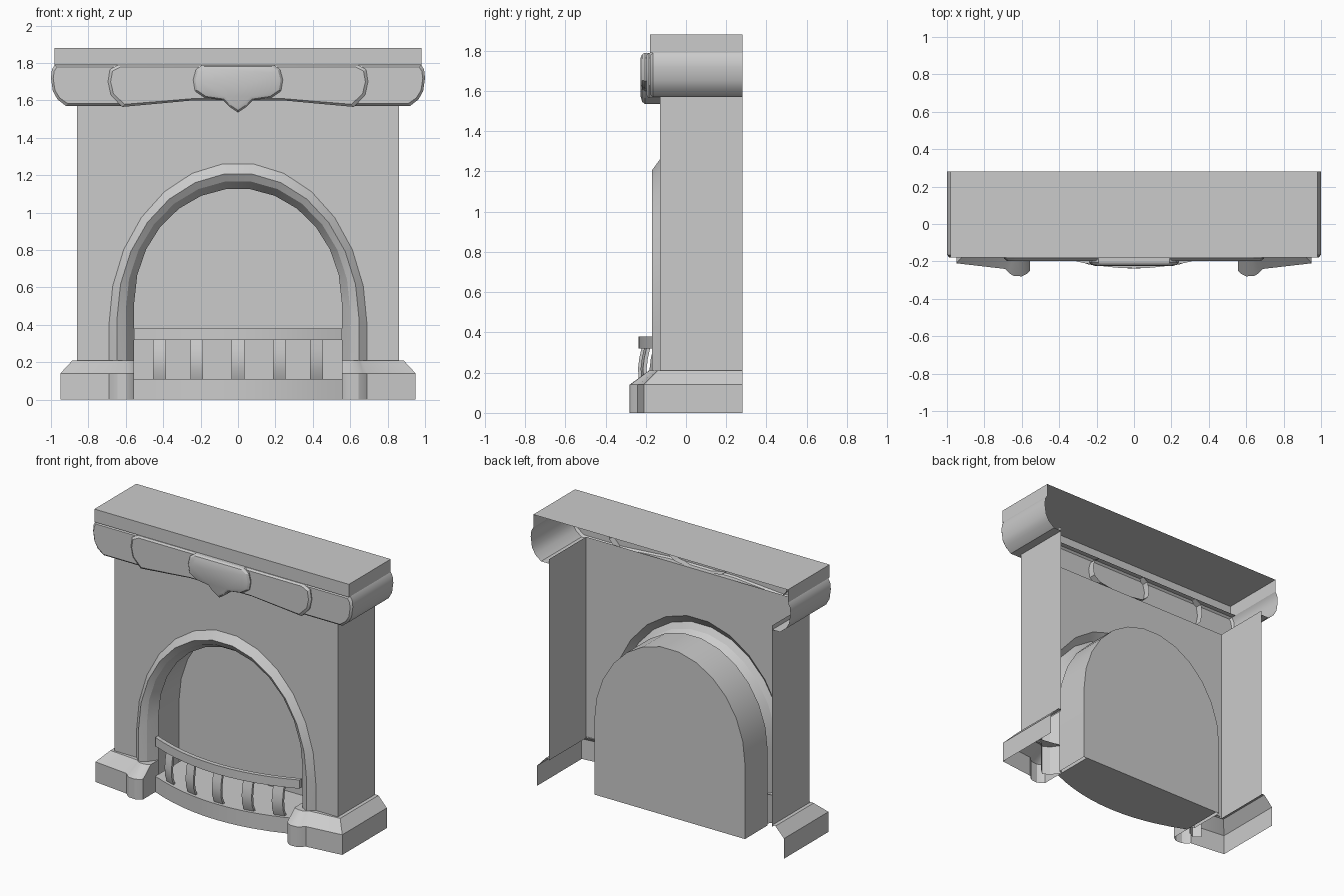
import bpy, bmesh
from math import sin, cos, pi, radians

if "Cube" in bpy.data.objects:
    bpy.data.objects.remove(bpy.data.objects["Cube"])


def make(name, verts, faces, mirror=False):
    me = bpy.data.meshes.new(name)
    me.from_pydata(verts, [], faces)
    bm = bmesh.new()
    bm.from_mesh(me)
    bmesh.ops.recalc_face_normals(bm, faces=bm.faces)
    bm.to_mesh(me)
    bm.free()
    ob = bpy.data.objects.new(name, me)
    bpy.context.collection.objects.link(ob)
    if mirror:
        ob.modifiers.new("mirror", 'MIRROR')
    bpy.ops.object.select_all(action='DESELECT')
    ob.select_set(True)
    bpy.context.view_layer.objects.active = ob
    bpy.ops.object.shade_smooth_by_angle(angle=radians(25))
    return ob


def loft(name, rings, closed=False, cap_first=False, cap_last=False, mirror=False):
    n = len(rings[0])
    verts = [p for r in rings for p in r]
    faces = [(k * n + i, k * n + (i + 1) % n, (k + 1) * n + (i + 1) % n, (k + 1) * n + i)
             for k in range(len(rings) - 1) for i in range(n if closed else n - 1)]
    if cap_first:
        faces.append(tuple(range(n)))
    if cap_last:
        faces.append(tuple(range((len(rings) - 1) * n, len(rings) * n)))
    return make(name, verts, faces, mirror)


def arch(w, spring, top, y, base=0.0, n=13):
    arc = [(w * cos(pi * i / n), y, spring + (top - spring) * sin(pi * i / n) / sin(pi * 6 / 13))
           for i in range(n + 1)]
    return [(w, y, base)] + arc + [(-w, y, base)]


def raised_panel(name, outline, steps, centre):
    # rings of the outline, shrunk towards the centre: steps = (y, inset distance)
    hw = max(abs(x) for x, z in outline)
    hh = max(abs(z - centre) for x, z in outline)
    rings = [[(x * (1 - d / hw), y, centre + (z - centre) * (1 - d / hh)) for x, z in outline]
             for y, d in steps]
    return loft(name, rings, closed=True, cap_last=True)


def both_sides(half):
    return half + [(-x, z) for x, z in reversed(half) if x > 0]


# Mantel shelf: open at the back and underneath
shelf = [(-.98, .28), (-.98, -.18), (.98, -.18), (.98, .28)]
loft("mantel_shelf", [[(x, y, z) for x, y in shelf] for z in (1.79, 1.88)], cap_last=True)

# Frieze front with scrolled ends running back along the sides
scroll = [(.98, 1.79), (.995, 1.765), (1.0, 1.72), (.99, 1.65), (.965, 1.605), (.92, 1.57), (.86, 1.57)]
loft("frieze_scroll", [[(x, y, z) for x, z in scroll] for y in (-.165, .28)], mirror=True)
raised_panel("frieze_front", both_sides(scroll[:6] + [(.62, 1.57), (.26, 1.60)]),
             [(-.13, 0), (-.165, 0), (-.178, .012)], 1.68)

# Raised middle panel
panel = [(.64, 1.79), (.685, 1.765), (.695, 1.70), (.68, 1.63), (.62, 1.565), (.4, 1.585), (.24, 1.60)]
raised_panel("middle_panel", both_sides(panel), [(-.13, 0), (-.185, 0), (-.197, .014)], 1.69)

# Cartouche in the middle of the frieze
crest = [(.19, 1.79), (.225, 1.765), (.24, 1.71), (.23, 1.65), (.18, 1.615), (.08, 1.60), (.045, 1.565), (0, 1.535)]
raised_panel("centre_cartouche", both_sides(crest),
             [(-.13, 0), (-.205, 0), (-.218, .012), (-.225, .035)], 1.69)

# Chimney breast: front wall with arched opening, and side walls
outer = arch(.69, .40, 1.26, -.13, .2)
make("front_wall", [(.86, -.13, .2), *outer, (-.86, -.13, .2), (-.86, -.13, 1.6), (.86, -.13, 1.6)],
     [tuple(range(len(outer) + 4))])
loft("side_wall", [[(.86, y, z) for z in (.2, 1.6)] for y in (-.13, .28)], mirror=True)

# Arch trim and firebox
loft("arch_trim", [arch(.69, .40, 1.26, -.13), arch(.647, .43, 1.205, -.17),
                   arch(.60, .48, 1.165, -.145), arch(.555, .52, 1.125, -.08)])
loft("firebox", [arch(.555, .52, 1.125, -.08), arch(.58, .52, 1.165, -.07),
                 arch(.58, .52, 1.165, .18)], cap_last=True)

# Pedestals with chamfered tops
low = [(.555, -.08), (.555, -.25), (.575, -.268), (.60, -.28), (.645, -.277),
       (.668, -.262), (.69, -.24), (.95, -.21), (.95, .28)]
top = [(.555, -.08), (.555, -.165), (.57, -.178), (.60, -.185), (.63, -.183),
       (.65, -.172), (.665, -.16), (.885, -.14), (.885, .28)]
ped = loft("pedestal", [[(x, y, 0) for x, y in low], [(x, y, .14) for x, y in low],
                        [(x, y, .21) for x, y in top]], mirror=True)
make("pedestal_top", [(x, y, .21) for x, y in top + [(.86, .28), (.86, -.13)]],
     [tuple(range(len(top) + 2))], mirror=True)


# Bowed hearth, rail and bars of the grate
def bow(x):
    return -.237 + .39 * x * x


xs = [.555 * (i / 6 - 1) for i in range(13)]
hearth = [(x, bow(x)) for x in xs] + [(.555, .18), (-.555, .18)]
loft("hearth", [[(x, y, z) for x, y in hearth] for z in (0, .11)],
     closed=True, cap_first=True, cap_last=True)
rail = [(x, bow(x)) for x in xs] + [(x, bow(x) + .03) for x in reversed(xs)]
loft("grate_rail", [[(x, y, z) for x, y in rail] for z in (.32, .38)],
     closed=True, cap_first=True, cap_last=True)
for i, c in enumerate((-.42, -.22, 0, .22, .42)):
    rings = []
    for z, d in ((.11, .022), (.16, .002), (.22, -.002), (.27, .004), (.32, .015)):
        a, b = c - .034, c + .034
        rings.append([(a, bow(a) + d, z), (b, bow(b) + d, z),
                      (b, bow(b) + d + .018, z), (a, bow(a) + d + .018, z)])
    loft(f"grate_bar_{i + 1}", rings, closed=True)
